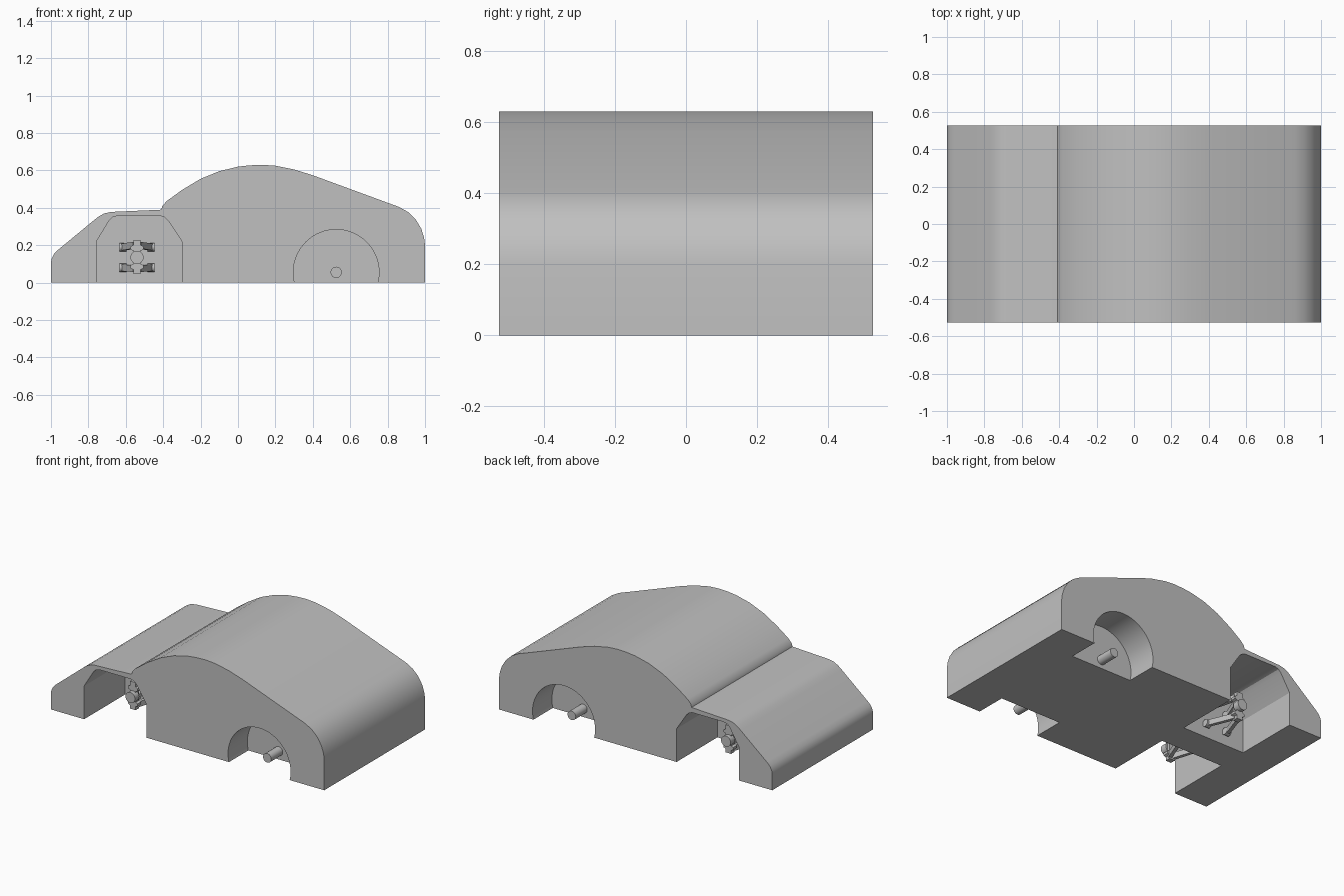
import bpy, bmesh, math
from mathutils import Vector

cube = bpy.data.objects.get("Cube")
if cube:
    bpy.data.objects.remove(cube, do_unlink=True)

grey = bpy.data.materials.new("light_grey")
grey.use_nodes = True
colour = (0.53, 0.53, 0.53, 1)
grey.diffuse_color = colour
grey.node_tree.nodes["Principled BSDF"].inputs["Base Color"].default_value = colour


def make_object(name, bm):
    bmesh.ops.recalc_face_normals(bm, faces=bm.faces)
    mesh = bpy.data.meshes.new(name)
    bm.to_mesh(mesh)
    bm.free()
    mesh.materials.append(grey)
    ob = bpy.data.objects.new(name, mesh)
    bpy.context.collection.objects.link(ob)
    return ob


def smooth(ob, degrees=30):
    bpy.ops.object.select_all(action='DESELECT')
    ob.select_set(True)
    bpy.context.view_layer.objects.active = ob
    bpy.ops.object.shade_smooth_by_angle(angle=math.radians(degrees))


def extrude_profile(name, points, y0, y1):
    """Extrude an (x, z) outline along y."""
    bm = bmesh.new()
    face = bm.faces.new([bm.verts.new((x, y0, z)) for x, z in points])
    new = bmesh.ops.extrude_face_region(bm, geom=[face])["geom"]
    bmesh.ops.translate(bm, vec=(0, y1 - y0, 0),
                        verts=[v for v in new if isinstance(v, bmesh.types.BMVert)])
    return make_object(name, bm)


def rod(name, start, end, radius, sides=24):
    a, b = Vector(start), Vector(end)
    bm = bmesh.new()
    bmesh.ops.create_cone(bm, cap_ends=True, segments=sides, radius1=radius,
                          radius2=radius, depth=(b - a).length)
    turn = (b - a).to_track_quat('Z', 'Y').to_matrix()
    bmesh.ops.rotate(bm, matrix=turn, verts=bm.verts)
    bmesh.ops.translate(bm, vec=(a + b) / 2, verts=bm.verts)
    ob = make_object(name, bm)
    smooth(ob)
    return ob


def bar(name, start, end, width, height):
    """Upright-sided bar between two points."""
    a, b = Vector(start), Vector(end)
    side = (b - a).cross(Vector((0, 0, 1))).normalized() * width / 2
    up = Vector((0, 0, height / 2))
    bm = bmesh.new()
    rings = [[bm.verts.new(p + side * s + up * u)
              for s, u in ((-1, -1), (1, -1), (1, 1), (-1, 1))] for p in (a, b)]
    for ring in rings:
        bm.faces.new(ring)
    for i in range(4):
        j = (i + 1) % 4
        bm.faces.new((rings[0][i], rings[0][j], rings[1][j], rings[1][i]))
    return make_object(name, bm)


# Body shell: one side outline, extruded across the width
HALF = 0.527
outline = [(-1, 0), (-1, .11), (-.995, .132), (-.982, .156), (-.96, .177),
           (-.77, .334), (-.745, .354), (-.715, .37), (-.68, .378), (-.41, .39),
           (-.405, .41), (-.38, .437), (-.3, .495), (-.2, .555), (-.1, .596),
           (0, .62), (.06, .627), (.13, .63), (.2, .625), (.3, .605), (.4, .574),
           (.86, .405), (.91, .377), (.95, .338), (.98, .288), (.995, .24),
           (1, .2), (1, 0)]
body = extrude_profile("body", outline, -HALF, HALF)

# Wheel wells: angular pair on the low end, round pair on the other
AXLE_X, AXLE_Z = .525, .055
angular = [(-.757, -.1), (-.757, .22), (-.69, .33), (-.672, .349), (-.645, .357),
           (-.415, .357), (-.392, .349), (-.372, .33), (-.3, .22), (-.3, -.1)]
circle = [(AXLE_X + .229 * math.cos(math.tau * i / 64),
           AXLE_Z + .229 * math.sin(math.tau * i / 64)) for i in range(64)]
for points, inner in ((angular, .1), (circle, .325)):
    for s in (-1, 1):
        cutter = extrude_profile("well_cutter", points, s * inner, s * .7)
        cutter.hide_render = True
        mod = body.modifiers.new("well", 'BOOLEAN')
        mod.operation = 'DIFFERENCE'
        mod.solver = 'EXACT'
        mod.object = cutter
        bpy.context.view_layer.objects.active = body
        bpy.ops.object.modifier_apply(modifier=mod.name)
        bpy.data.objects.remove(cutter, do_unlink=True)
smooth(body)

# Axle stubs and suspension, mirrored across the width
HUB_X, HUB_Z, HUB_Y = -.54, .135, .31
for s, tag in ((-1, "front"), (1, "back")):
    rod("axle_stub_" + tag, (AXLE_X, s * .31, AXLE_Z), (AXLE_X, s * .445, AXLE_Z), .03)

    # Upright with wider ends and a wheel spindle
    upright = [(-.02, -.088), (.02, -.088), (.02, -.065), (.036, -.058), (.036, -.042),
               (.02, -.036), (.02, .036), (.036, .042), (.036, .058), (.02, .065),
               (.02, .094), (-.02, .094), (-.02, .065), (-.036, .058), (-.036, .042),
               (-.02, .036), (-.02, -.036), (-.036, -.042), (-.036, -.058), (-.02, -.065)]
    extrude_profile("upright_" + tag, [(HUB_X + x, HUB_Z + z) for x, z in upright],
                    s * (HUB_Y - .018), s * (HUB_Y + .018))
    rod("spindle_" + tag, (HUB_X, s * HUB_Y, HUB_Z), (HUB_X, s * (HUB_Y + .045), HUB_Z), .035)

    # Upper and lower wishbones, each with two legs and wall pivots
    for level, z_in, z_out in (("upper", .19, .2), ("lower", .08, .075)):
        for side in (-1, 1):
            x = HUB_X + side * .075
            name = f"{level}_arm_{tag}"
            bar(name, (x, s * .125, z_in),
                (HUB_X + side * .012, s * (HUB_Y - .01), z_out), .022, .036)
            rod(name + "_pivot", (x - .018, s * .12, z_in), (x + .018, s * .12, z_in), .023, 16)
